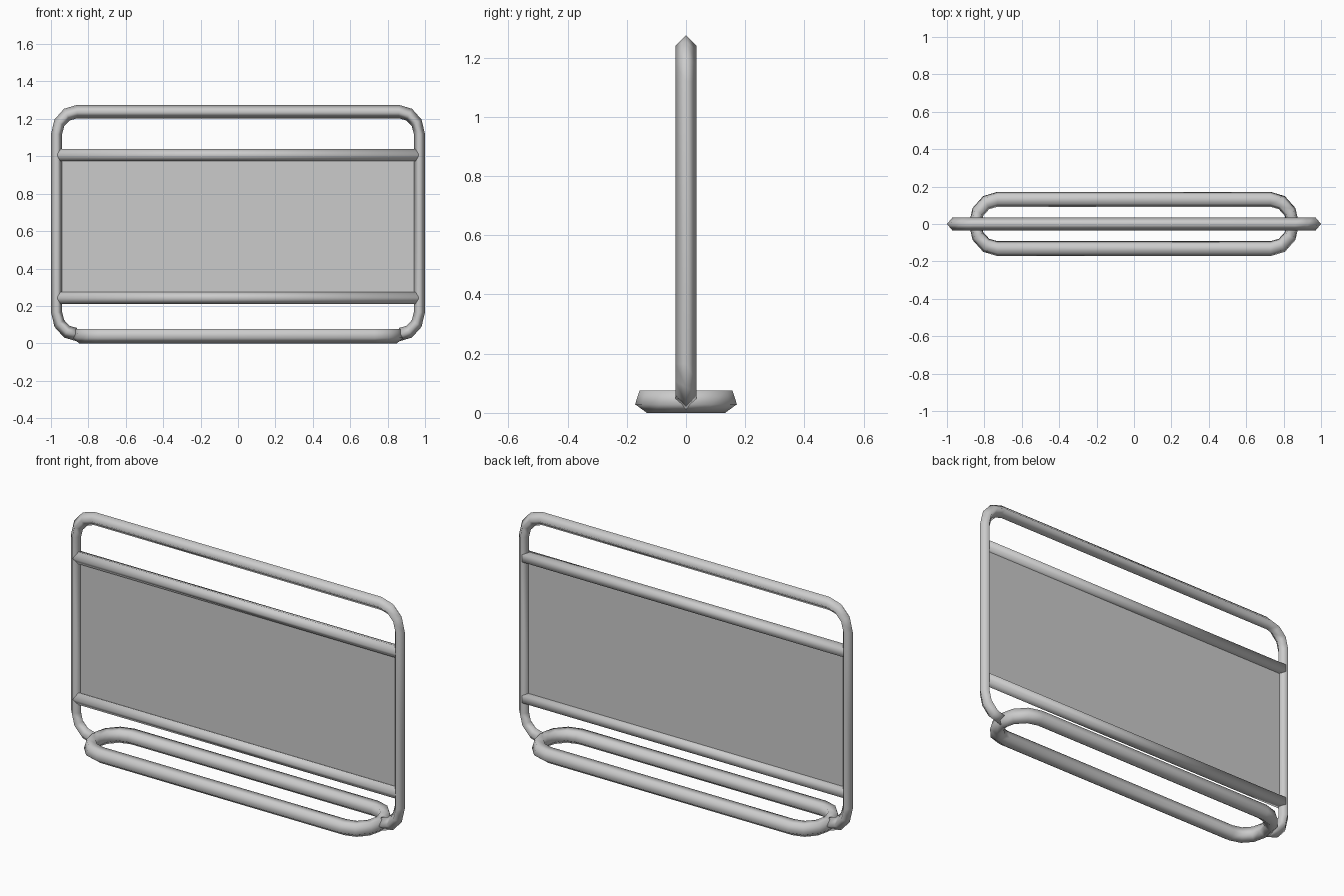
import bpy, bmesh
from math import cos, sin, pi, radians
from mathutils import Vector

cube = bpy.data.objects.get("Cube")
if cube:
    bpy.data.objects.remove(cube)

steel = bpy.data.materials.new("grey_steel")
steel.use_nodes = True
grey = (0.6, 0.6, 0.6, 1)
steel.diffuse_color = grey
steel.node_tree.nodes["Principled BSDF"].inputs["Base Color"].default_value = grey

SQUASH = 0.83  # tubes are slightly narrower along x


def finish(name, bm, smooth):
    bmesh.ops.recalc_face_normals(bm, faces=bm.faces)
    for f in bm.faces:
        f.smooth = smooth
    mesh = bpy.data.meshes.new(name)
    bm.to_mesh(mesh)
    bm.free()
    mesh.materials.append(steel)
    obj = bpy.data.objects.new(name, mesh)
    bpy.context.collection.objects.link(obj)
    return obj


def section(sides, radius, start):
    """Regular polygon as (outward, sideways) offsets."""
    return [(radius * cos(start + 2 * pi * i / sides),
             radius * sin(start + 2 * pi * i / sides)) for i in range(sides)]


def tube(name, rings, closed):
    bm = bmesh.new()
    loops = [[bm.verts.new(p) for p in ring] for ring in rings]
    pairs = list(zip(loops, loops[1:]))
    if closed:
        pairs.append((loops[-1], loops[0]))
    else:
        bm.faces.new(loops[0])
        bm.faces.new(loops[-1])
    n = len(loops[0])
    for a, b in pairs:
        for i in range(n):
            j = (i + 1) % n
            bm.faces.new((a[i], a[j], b[j], b[i]))
    return finish(name, bm, True)


def bend(centre, size, first, last, steps, profile, upright):
    """Rings of a tube bend about a centre, in the xz or xy plane."""
    rings = []
    for s in range(steps + 1):
        a = radians(first + (last - first) * s / steps)
        ring = []
        for out, side in profile:
            u = (size[0] + out * SQUASH) * cos(a)
            v = (size[1] + out) * sin(a)
            ring.append(centre + (Vector((u, side, v)) if upright
                                  else Vector((u, v, side))))
        rings.append(ring)
    return rings


# Upright frame: diamond tube, open along the bottom
diamond = section(4, 0.036, 0)
frame_rings = []
for x, z, start in ((-0.86, 0.166, 270), (-0.86, 1.119, 180),
                    (0.86, 1.119, 90), (0.86, 0.166, 0)):
    frame_rings += bend(Vector((x, 0, z)), (0.11, 0.12), start, start - 90,
                        3, diamond, True)
tube("upright_frame", frame_rings, False)

# Floor loop: five-sided tube with a flat top and rounded ends
foot = section(5, 0.042, -pi / 2)
foot_rings = []
for x, start in ((0.73, -90), (-0.73, 90)):
    foot_rings += bend(Vector((x, 0, 0.042)), (0.12, 0.132), start,
                       start + 180, 6, foot, False)
tube("floor_loop", foot_rings, True)

# Cross rails, ridge towards the front
rail = section(5, 0.034, pi)
for name, z in (("upper_rail", 1.006), ("lower_rail", 0.243)):
    tube(name, [[(x, y, z + h) for y, h in rail] for x in (-0.965, 0.965)], False)

# Thin panel held between the rails
bm = bmesh.new()
bmesh.ops.create_cube(bm, size=1)
for v in bm.verts:
    v.co = Vector((v.co.x * 1.9, v.co.y * 0.005, v.co.z * 0.763 + 0.6245))
finish("panel", bm, False)
